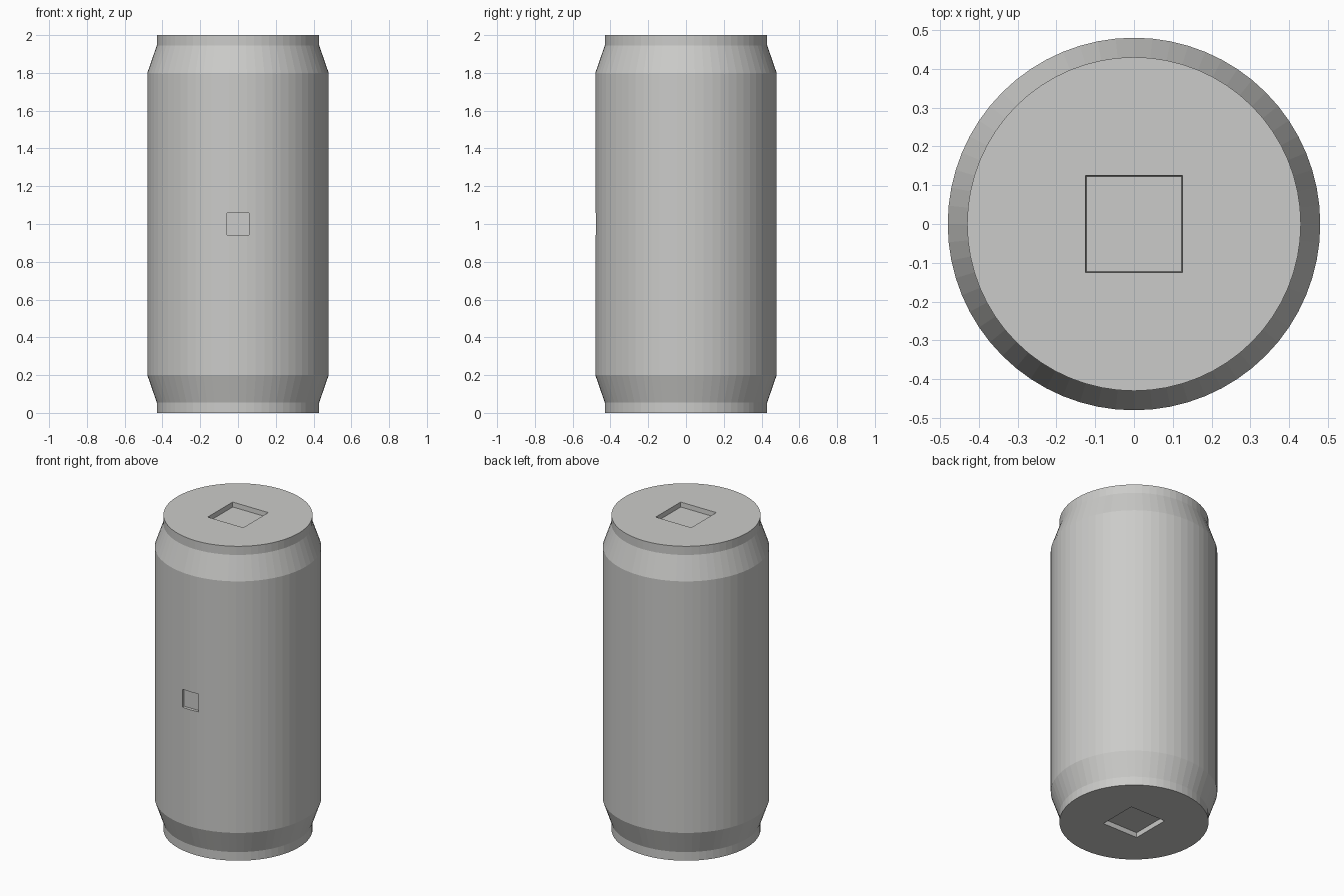
import bpy
import bmesh
import math
from mathutils import Matrix

default = bpy.data.objects.get("Cube")
if default:
    bpy.data.objects.remove(default, do_unlink=True)

SEGMENTS = 64
HEIGHT = 2.0

grey = bpy.data.materials.new("light grey")
grey.use_nodes = True
colour = (0.6, 0.6, 0.585, 1)
grey.diffuse_color = colour
grey.node_tree.nodes["Principled BSDF"].inputs["Base Color"].default_value = colour


def make_object(name, bm):
    bmesh.ops.recalc_face_normals(bm, faces=bm.faces)
    mesh = bpy.data.meshes.new(name)
    bm.to_mesh(mesh)
    bm.free()
    mesh.materials.append(grey)
    obj = bpy.data.objects.new(name, mesh)
    bpy.context.collection.objects.link(obj)
    return obj


def lathe(name, profile):
    """Closed solid of revolution from (radius, height) pairs."""
    bm = bmesh.new()
    rings = []
    for r, z in profile:
        angles = [math.tau * i / SEGMENTS for i in range(SEGMENTS)]
        rings.append([bm.verts.new((r * math.cos(a), r * math.sin(a), z)) for a in angles])
    for low, high in zip(rings, rings[1:]):
        for i in range(SEGMENTS):
            j = (i + 1) % SEGMENTS
            bm.faces.new((low[i], low[j], high[j], high[i]))
    bm.faces.new(rings[0][::-1])
    bm.faces.new(rings[-1])
    return make_object(name, bm)


def cut_pocket(body, half, depth, placement, draft=0.0):
    """Cut a square pocket whose mouth lies at the placement, opening along its +z."""
    bm = bmesh.new()
    bmesh.ops.create_cube(bm, size=2)
    for v in bm.verts:
        size = half - draft if v.co.z < 0 else half
        v.co = (v.co.x * size, v.co.y * size, -depth if v.co.z < 0 else 0.01)
    bm.transform(placement)
    cutter = make_object("pocket_cutter", bm)
    cutter.hide_render = True
    mod = body.modifiers.new("pocket", "BOOLEAN")
    mod.operation = "DIFFERENCE"
    mod.solver = "EXACT"
    mod.object = cutter
    bpy.context.view_layer.objects.active = body
    bpy.ops.object.modifier_apply(modifier=mod.name)
    bpy.data.objects.remove(cutter, do_unlink=True)


# Can body: narrow rims, sloped shoulders, straight wall
lower = [(0.43, 0), (0.43, 0.055), (0.48, 0.2)]
upper = [(r, HEIGHT - z) for r, z in reversed(lower)]
body = lathe("can_body", lower + upper)

# Square pockets in the lid, the base and the front wall
cut_pocket(body, 0.126, 0.03, Matrix.Translation((0, 0, HEIGHT)), 0.003)
cut_pocket(body, 0.126, 0.03, Matrix.Rotation(math.pi, 4, "X"), 0.003)
cut_pocket(body, 0.057, 0.02,
           Matrix.Translation((0, -0.48, 1)) @ Matrix.Rotation(math.pi / 2, 4, "X"))
